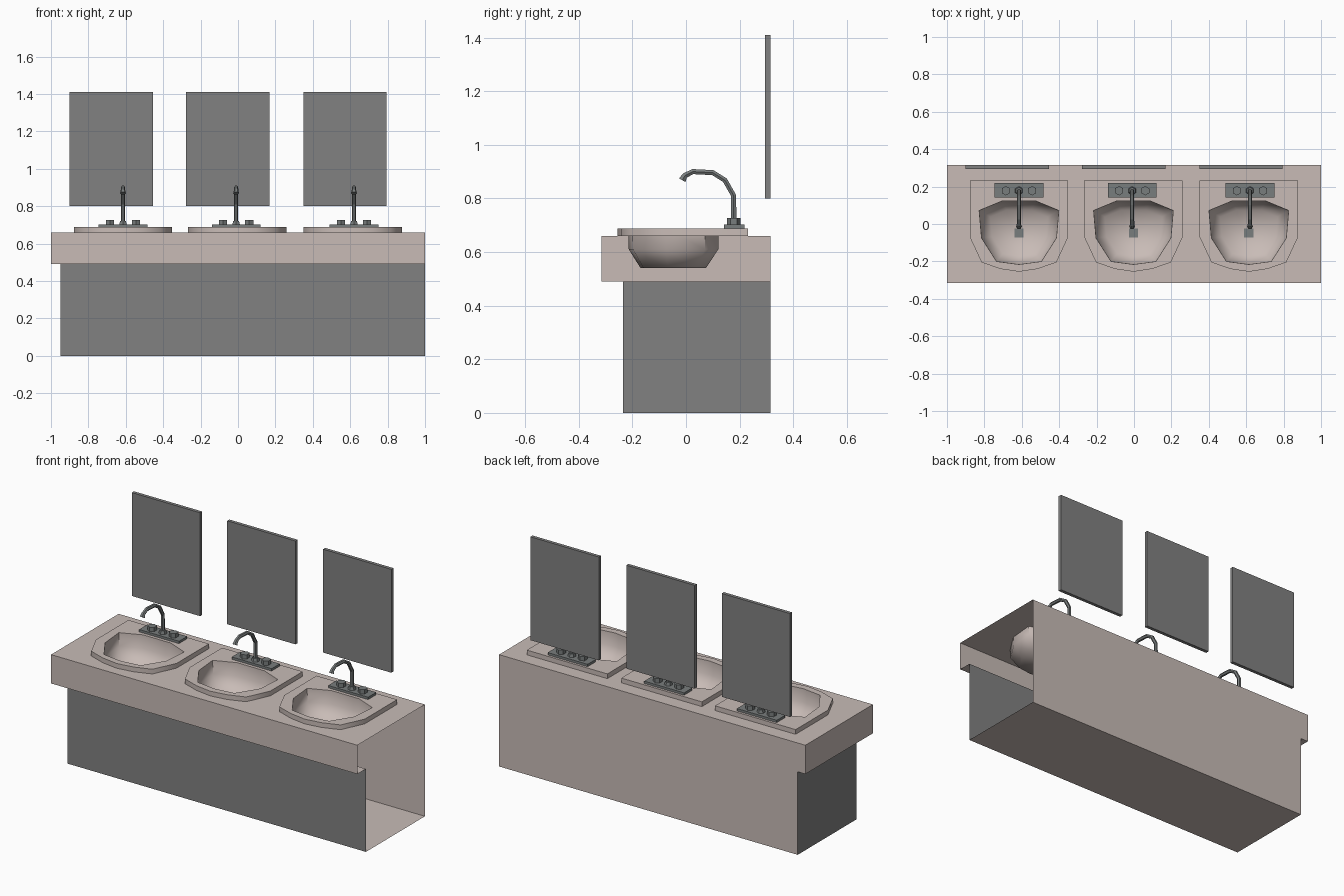
import bpy, bmesh, math
from mathutils import Vector

if "Cube" in bpy.data.objects:
    bpy.data.objects.remove(bpy.data.objects["Cube"])


def material(name, rgb):
    m = bpy.data.materials.new(name)
    m.diffuse_color = (*rgb, 1)
    m.use_nodes = True
    m.node_tree.nodes["Principled BSDF"].inputs["Base Color"].default_value = m.diffuse_color
    return m


BEIGE = material("beige stone", (0.58, 0.50, 0.47))
GREY = material("panel grey", (0.22, 0.22, 0.22))
METAL = material("tap grey", (0.19, 0.205, 0.205))


def finish(bm, name, mat, smooth=None):
    me = bpy.data.meshes.new(name)
    bm.to_mesh(me)
    bm.free()
    me.materials.append(mat)
    ob = bpy.data.objects.new(name, me)
    bpy.context.collection.objects.link(ob)
    if smooth:
        bpy.ops.object.select_all(action='DESELECT')
        ob.select_set(True)
        bpy.context.view_layer.objects.active = ob
        bpy.ops.object.shade_smooth_by_angle(angle=math.radians(smooth))
    return ob


def polygon(bm, pts):
    return bm.faces.new([bm.verts.new(p) for p in pts])


def box(name, lo, hi, mat):
    bm = bmesh.new()
    bmesh.ops.create_cube(bm, size=1)
    for v in bm.verts:
        v.co = [(a + b) / 2 + c * (b - a) for a, b, c in zip(lo, hi, v.co)]
    return finish(bm, name, mat)


def cylinder(name, x, y, z0, z1, r0, r1, sides, mat):
    bm = bmesh.new()
    bmesh.ops.create_cone(bm, cap_ends=True, segments=sides, radius1=r0,
                          radius2=r1, depth=z1 - z0)
    bmesh.ops.translate(bm, verts=bm.verts, vec=(x, y, (z0 + z1) / 2))
    return finish(bm, name, mat)


def mirrored(half):
    left = [(-x, y) for x, y in reversed(half) if x > 0]
    return half + left


def bridge(bm, a, b):
    n = len(a)
    for i in range(n):
        bm.faces.new((a[i], a[(i + 1) % n], b[(i + 1) % n], b[i]))


def loop_edges(bm, verts):
    return [bm.edges.new((verts[i], verts[(i + 1) % len(verts)]))
            for i in range(len(verts))]


def fill(bm, loops):
    """Flat upward face between an outer loop and its holes."""
    edges = []
    for lp in loops:
        for i, v in enumerate(lp):
            w = lp[(i + 1) % len(lp)]
            edges.append(bm.edges.get((v, w)) or bm.edges.new((v, w)))
    bmesh.ops.triangle_fill(bm, use_beauty=True, edges=edges, normal=(0, 0, 1))


SINKS = (-0.615, -0.003, 0.614)
TAPS = (-0.615, -0.01, 0.62)
MIRRORS = (-0.677, -0.054, 0.572)
BOWL = mirrored([(0.09, 0.123), (0.213, 0.072), (0.2, -0.075), (0.12, -0.2), (0, -0.216)])
RIM = mirrored([(0.263, 0.232), (0.263, -0.07), (0.2, -0.205), (0.1, -0.24), (0, -0.255)])

# Counter shell: open at the right end, with holes for the bowls
X0, X1, Y0, Y1, ZC, ZT = -1, 1, -0.315, 0.315, 0.49, 0.66
XB, YB = -0.95, -0.235
bm = bmesh.new()
outer = [bm.verts.new(p) for p in
         ((X0, Y0, ZT), (X1, Y0, ZT), (X1, Y1, ZT), (X0, Y1, ZT))]
holes = [[bm.verts.new((c + x, y, ZT)) for x, y in BOWL] for c in SINKS]
fill(bm, [outer] + holes)
polygon(bm, [(X0, Y0, ZC), (X1, Y0, ZC), (X1, Y0, ZT), (X0, Y0, ZT)])
polygon(bm, [(X0, Y1, ZC), (X0, Y0, ZC), (X0, Y0, ZT), (X0, Y1, ZT)])
polygon(bm, [(X1, Y1, 0), (XB, Y1, 0), (XB, Y1, ZC), (X0, Y1, ZC),
             (X0, Y1, ZT), (X1, Y1, ZT)])
polygon(bm, [(X0, Y0, ZC), (X0, Y1, ZC), (XB, Y1, ZC), (XB, YB, ZC),
             (X1, YB, ZC), (X1, Y0, ZC)])
polygon(bm, [(XB, YB, 0), (XB, Y1, 0), (X1, Y1, 0), (X1, YB, 0)])
finish(bm, "counter", BEIGE)

# Cabinet front and left panels
bm = bmesh.new()
polygon(bm, [(XB, YB, 0), (X1, YB, 0), (X1, YB, ZC), (XB, YB, ZC)])
polygon(bm, [(XB, Y1, 0), (XB, YB, 0), (XB, YB, ZC), (XB, Y1, ZC)])
finish(bm, "cabinet_panels", GREY)

for n, c in enumerate(SINKS, 1):
    # Raised rim and bowl
    bm = bmesh.new()

    def ring(pts, z, s=1.0):
        return [bm.verts.new((c + x * s, -0.05 + (y + 0.05) * s, z)) for x, y in pts]
    low, high = ring(RIM, ZT), ring(RIM, 0.688)
    lip, mid, deep = ring(BOWL, 0.688), ring(BOWL, 0.61, 0.985), ring(BOWL, 0.54, 0.72)
    bridge(bm, high, low)
    fill(bm, [high, lip])
    bridge(bm, mid, lip)
    bridge(bm, deep, mid)
    bm.faces.new(deep)
    for f in bm.faces:
        f.normal_update()
        m = f.calc_center_median() - Vector((c, -0.05, 0))
        outside = all(v in low or v in high for v in f.verts) and abs(f.normal.z) < 0.5
        want = Vector((m.x, m.y, 0)) if outside else Vector((-m.x, -m.y, 0))
        if abs(f.normal.z) > 0.9:
            want = Vector((0, 0, 1))
        if f.normal.dot(want) < 0:
            f.normal_flip()
    finish(bm, f"sink_{n}", BEIGE, 60)
    # Drain
    box(f"drain_{n}", (c - 0.025, -0.073, 0.54), (c + 0.025, -0.023, 0.546), METAL)

TY = 0.178
for n, c in enumerate(TAPS, 1):
    # Tap plate, knobs and collar
    box(f"tap_plate_{n}", (c - 0.13, 0.142, 0.688), (c + 0.13, 0.218, 0.702), METAL)
    for side, s in (("left", -1), ("right", 1)):
        cylinder(f"{side}_knob_{n}", c + s * 0.07, TY, 0.702, 0.727, 0.025, 0.025, 6, METAL)
    cylinder(f"spout_collar_{n}", c, TY, 0.702, 0.72, 0.023, 0.018, 6, METAL)
    # Bent spout: six-sided tube swept along a path in the y-z plane
    path = [(TY, 0.70), (TY, 0.81), (0.145, 0.868), (0.1, 0.896), (0.025, 0.9),
            (-0.004, 0.885), (-0.014, 0.868)]
    radii = [0.011] * 5 + [0.012, 0.016]
    bm = bmesh.new()
    rings = []
    for i, (y, z) in enumerate(path):
        p = Vector((0, y, z))
        a = Vector((0, *path[max(i - 1, 0)]))
        b = Vector((0, *path[min(i + 1, len(path) - 1)]))
        side = Vector((1, 0, 0))
        up = (b - a).normalized().cross(side)
        rings.append([bm.verts.new(p + Vector((c, 0, 0)) + radii[i] *
                      (side * math.cos(k * math.pi / 3) + up * math.sin(k * math.pi / 3)))
                      for k in range(6)])
    for a, b in zip(rings, rings[1:]):
        bridge(bm, a, b)
    bm.faces.new(rings[0])
    bm.faces.new(rings[-1])
    bmesh.ops.recalc_face_normals(bm, faces=bm.faces)
    finish(bm, f"spout_{n}", METAL)

# Wall mirrors
for n, c in enumerate(MIRRORS, 1):
    box(f"mirror_{n}", (c - 0.223, 0.295, 0.80), (c + 0.223, 0.315, 1.41), GREY)
